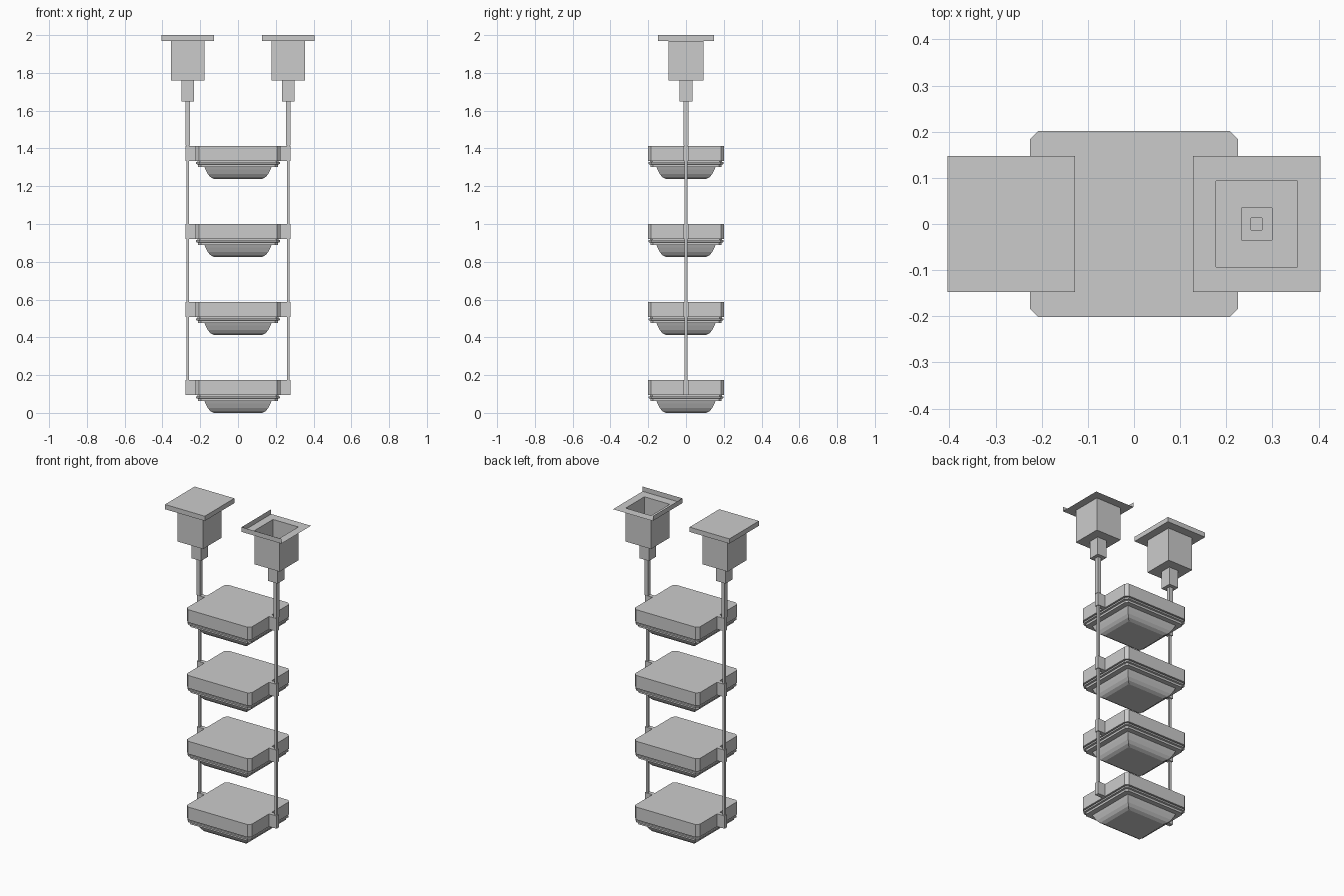
import bpy, bmesh

if "Cube" in bpy.data.objects:
    bpy.data.objects.remove(bpy.data.objects["Cube"])

ROD_X = 0.266      # distance of each hanging rod from the centre
STEP = 0.413       # spacing of the lamp tiers


def ring(hx, hy, z, c=0.0):
    """Rectangle, or a chamfered rectangle when c > 0, anticlockwise."""
    if c == 0:
        return [(hx, -hy, z), (hx, hy, z), (-hx, hy, z), (-hx, -hy, z)]
    return [(hx, -hy + c, z), (hx, hy - c, z), (hx - c, hy, z), (-hx + c, hy, z),
            (-hx, hy - c, z), (-hx, -hy + c, z), (-hx + c, -hy, z), (hx - c, -hy, z)]


def loft(name, rings, loc=(0, 0, 0), top=True, bottom=True, skip=()):
    """Skin rings listed from top to bottom; skip holds (level, side) left open."""
    bm = bmesh.new()
    rows = [[bm.verts.new(p) for p in r] for r in rings]
    n = len(rows[0])
    for k in range(len(rows) - 1):
        a, b = rows[k], rows[k + 1]
        for i in range(n):
            if (k, i) not in skip:
                j = (i + 1) % n
                bm.faces.new((b[i], b[j], a[j], a[i]))
    if top:
        bm.faces.new(rows[0])
    if bottom:
        bm.faces.new(rows[-1][::-1])
    me = bpy.data.meshes.new(name)
    bm.to_mesh(me)
    bm.free()
    ob = bpy.data.objects.new(name, me)
    ob.location = loc
    bpy.context.collection.objects.link(ob)
    return ob


# Stepped ceiling mounts: flange, housing, stem
mount = [ring(0.138, 0.147, 2.0), ring(0.138, 0.147, 1.97),
         ring(0.088, 0.093, 1.97), ring(0.088, 0.093, 1.76),
         ring(0.033, 0.035, 1.76), ring(0.033, 0.035, 1.648),
         ring(0.012, 0.013, 1.648)]
# Hanging rods: thicker down to the first lamp, thin below
rod = [ring(0.012, 0.013, 1.648), ring(0.012, 0.013, 1.415),
       ring(0.007, 0.007, 1.415), ring(0.007, 0.007, 0.10)]

for side, s in (("left", -1), ("right", 1)):
    is_open = s > 0    # the right mount has no lid and only two flange edges
    loft(side + "_mount", mount, (s * ROD_X, 0, 0), top=not is_open, bottom=False,
         skip={(0, 0), (0, 1)} if is_open else ())
    loft(side + "_rod", rod, (s * ROD_X, 0, 0), top=False)

# Lamp housing: chamfered box with a groove and lower rim
housing = [ring(0.225, 0.202, 0.175, 0.018), ring(0.225, 0.202, 0.095, 0.018),
           ring(0.214, 0.191, 0.095, 0.014), ring(0.214, 0.191, 0.088, 0.014),
           ring(0.222, 0.199, 0.088, 0.017), ring(0.222, 0.199, 0.078, 0.017),
           ring(0.211, 0.188, 0.076, 0.014), ring(0.211, 0.188, 0.063, 0.014)]
# Lamp lens: shallow rounded tray under the housing
lens = [ring(0.178, 0.157, 0.064), ring(0.172, 0.151, 0.050),
        ring(0.160, 0.139, 0.026), ring(0.147, 0.126, 0.010),
        ring(0.128, 0.107, 0.0)]

for t in range(4):
    z = t * STEP
    loft(f"lamp_housing_{t + 1}", housing, (0, 0, z))
    loft(f"lamp_lens_{t + 1}", lens, (0, 0, z), top=False)
    # Brackets joining the lamp to the rods
    for side, s in (("left", -1), ("right", 1)):
        loft(f"{side}_bracket_{t + 1}",
             [ring(0.0275, 0.013, 0.175), ring(0.0275, 0.013, 0.095)],
             (s * 0.2495, 0, z))
